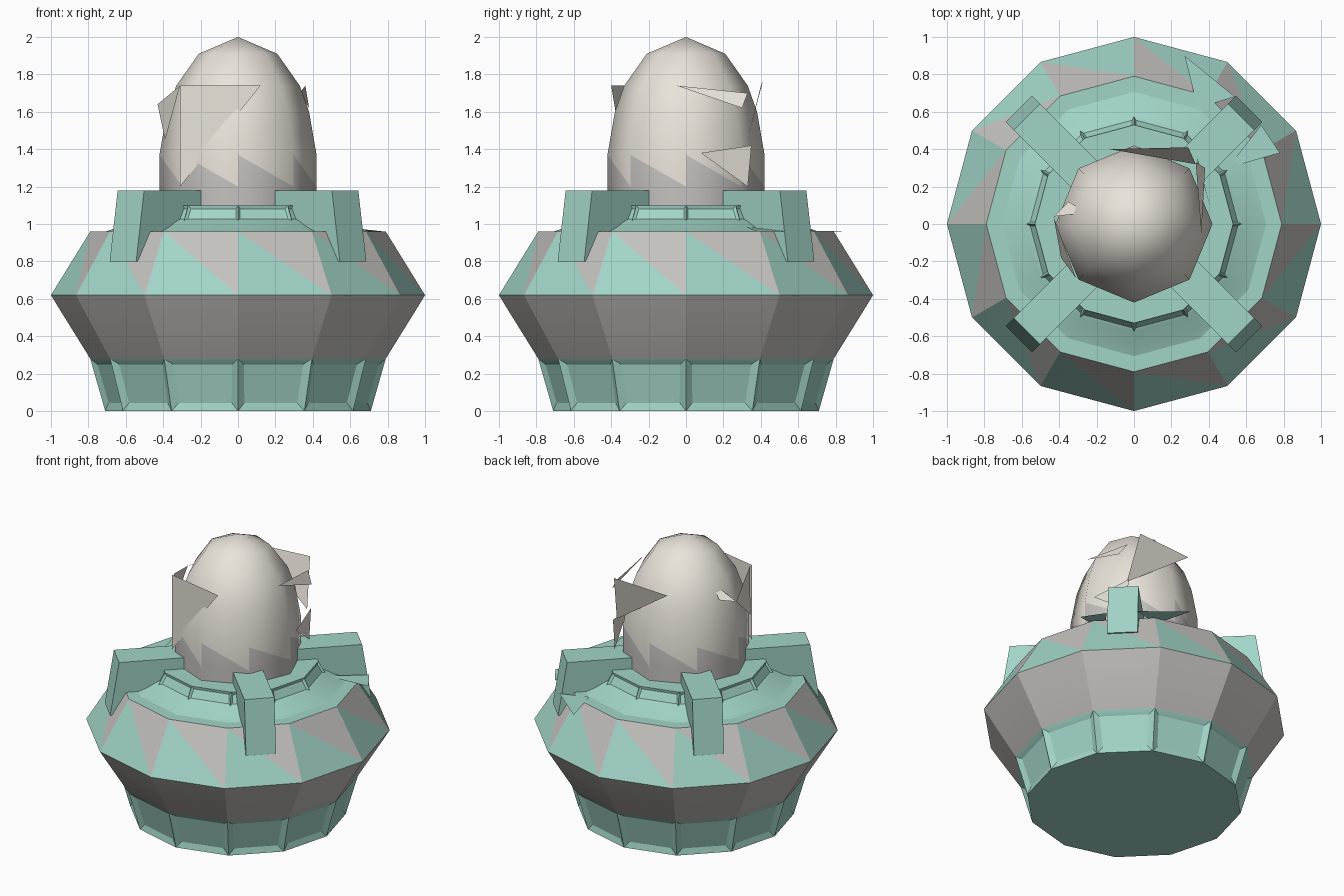
import bpy, bmesh
from math import cos, sin, pi, radians

if "Cube" in bpy.data.objects:
    bpy.data.objects.remove(bpy.data.objects["Cube"])


def material(name, rgb):
    m = bpy.data.materials.new(name)
    m.diffuse_color = (*rgb, 1)
    m.use_nodes = True
    m.node_tree.nodes["Principled BSDF"].inputs["Base Color"].default_value = m.diffuse_color
    return m


TEAL = material("teal", (0.36, 0.66, 0.57))
GREY = material("grey", (0.55, 0.54, 0.52))
CREAM = material("cream", (0.81, 0.77, 0.70))


def finish(name, bm, mats, angle=None):
    bmesh.ops.recalc_face_normals(bm, faces=bm.faces)
    me = bpy.data.meshes.new(name)
    bm.to_mesh(me)
    bm.free()
    for m in mats:
        me.materials.append(m)
    ob = bpy.data.objects.new(name, me)
    bpy.context.collection.objects.link(ob)
    if angle:
        bpy.ops.object.select_all(action='DESELECT')
        ob.select_set(True)
        bpy.context.view_layer.objects.active = ob
        bpy.ops.object.shade_smooth_by_angle(angle=radians(angle))
    return ob


def lathe(profile, sides):
    """Revolve (radius, z) points; returns the bmesh and its bands of faces."""
    bm = bmesh.new()
    rings = []
    for r, z in profile:
        if r == 0:
            rings.append([bm.verts.new((0, 0, z))] * sides)
        else:
            rings.append([bm.verts.new((r * cos(2 * pi * i / sides), r * sin(2 * pi * i / sides), z))
                          for i in range(sides)])
    bands = []
    for a, b in zip(rings, rings[1:]):
        band = []
        for i in range(sides):
            j = (i + 1) % sides
            corners = list(dict.fromkeys((a[i], a[j], b[j], b[i])))
            band.append(bm.faces.new(corners))
        bands.append(band)
    return bm, bands


def zigzag(bm, band, first, second):
    """Split a band into triangles of two alternating colours."""
    tris = bmesh.ops.triangulate(bm, faces=band)["faces"]
    mid = sum(f.calc_center_median().z for f in tris) / len(tris)
    for f in tris:
        f.material_index = first if f.calc_center_median().z < mid else second


# Twelve-sided hull: recessed teal foot, grey belly, two-tone shoulder
bm, bands = lathe([(0, 0), (0.71, 0), (0.79, 0.28), (0.97, 0.57), (1.0, 0.62),
                   (0.79, 0.96), (0.68, 0.96)], 12)
for band in bands[2:4]:
    for f in band:
        f.material_index = 1
bmesh.ops.recalc_face_normals(bm, faces=bm.faces)
bmesh.ops.inset_individual(bm, faces=bands[1], thickness=0.055, depth=-0.02)
zigzag(bm, bands[4], 0, 1)
finish("hull", bm, [TEAL, GREY], 25)

# Raised collar with a small window in each side
bm, bands = lathe([(0.72, 0.955), (0.65, 0.98), (0.575, 1.02), (0.53, 1.10), (0.36, 1.10)], 12)
bmesh.ops.recalc_face_normals(bm, faces=bm.faces)
bmesh.ops.inset_individual(bm, faces=bands[2], thickness=0.02, depth=-0.012)
finish("collar", bm, [TEAL], 25)

# Eight-sided dome with a zigzag grey foot
bm, bands = lathe([(0.42, 1.08), (0.42, 1.20), (0.42, 1.37), (0.38, 1.60),
                   (0.33, 1.74), (0.21, 1.91), (0, 2.0)], 8)
for f in bands[0]:
    f.material_index = 1
zigzag(bm, bands[1], 1, 0)
finish("dome", bm, [CREAM, GREY], 46)

# Four diagonal braces clamped over the shoulder
brace_side = [(0.25, 1.18), (0.81, 1.18), (0.87, 0.80), (0.66, 0.80), (0.62, 0.96), (0.25, 1.0)]
for k in range(4):
    a = pi / 4 + k * pi / 2
    bm = bmesh.new()
    loops = [[bm.verts.new((r * cos(a) - w * sin(a), r * sin(a) + w * cos(a), z))
              for r, z in brace_side] for w in (-0.1, 0.1)]
    for loop in loops:
        bm.faces.new(loop)
    for i in range(len(brace_side)):
        j = (i + 1) % len(brace_side)
        bm.faces.new((loops[0][i], loops[0][j], loops[1][j], loops[1][i]))
    finish("brace_%d" % (k + 1), bm, [TEAL])


# Thin broken plates on the dome and around the rear right brace
def shard(name, points, mat):
    bm = bmesh.new()
    bm.faces.new([bm.verts.new(p) for p in points])
    finish(name, bm, [mat])


shard("front_plate", [(-0.31, -0.31, 1.74), (0.12, -0.40, 1.74), (-0.31, -0.31, 1.20)], CREAM)
shard("right_plate", [(0.36, -0.05, 1.74), (0.38, 0.30, 1.62), (0.33, 0.33, 1.70)], CREAM)
shard("right_lower_plate", [(0.41, 0.08, 1.38), (0.34, 0.35, 1.42), (0.34, 0.33, 1.20)], CREAM)
shard("back_plate", [(-0.13, 0.40, 1.74), (0.29, 0.41, 1.76), (0.33, 0.32, 1.42)], CREAM)
shard("left_plate", [(-0.43, 0.04, 1.64), (-0.31, -0.29, 1.74), (-0.39, -0.18, 1.45)], CREAM)
shard("left_spike", [(-0.43, 0.04, 1.64), (-0.25, 0.06, 1.74), (-0.35, 0.12, 1.66)], CREAM)
shard("rear_fin", [(0.27, 0.90, 0.96), (0.34, 0.62, 0.965), (0.54, 0.68, 0.96)], TEAL)
shard("side_fin", [(0.78, 0.38, 0.96), (0.50, 0.30, 0.99), (0.68, 0.53, 0.96)], TEAL)
